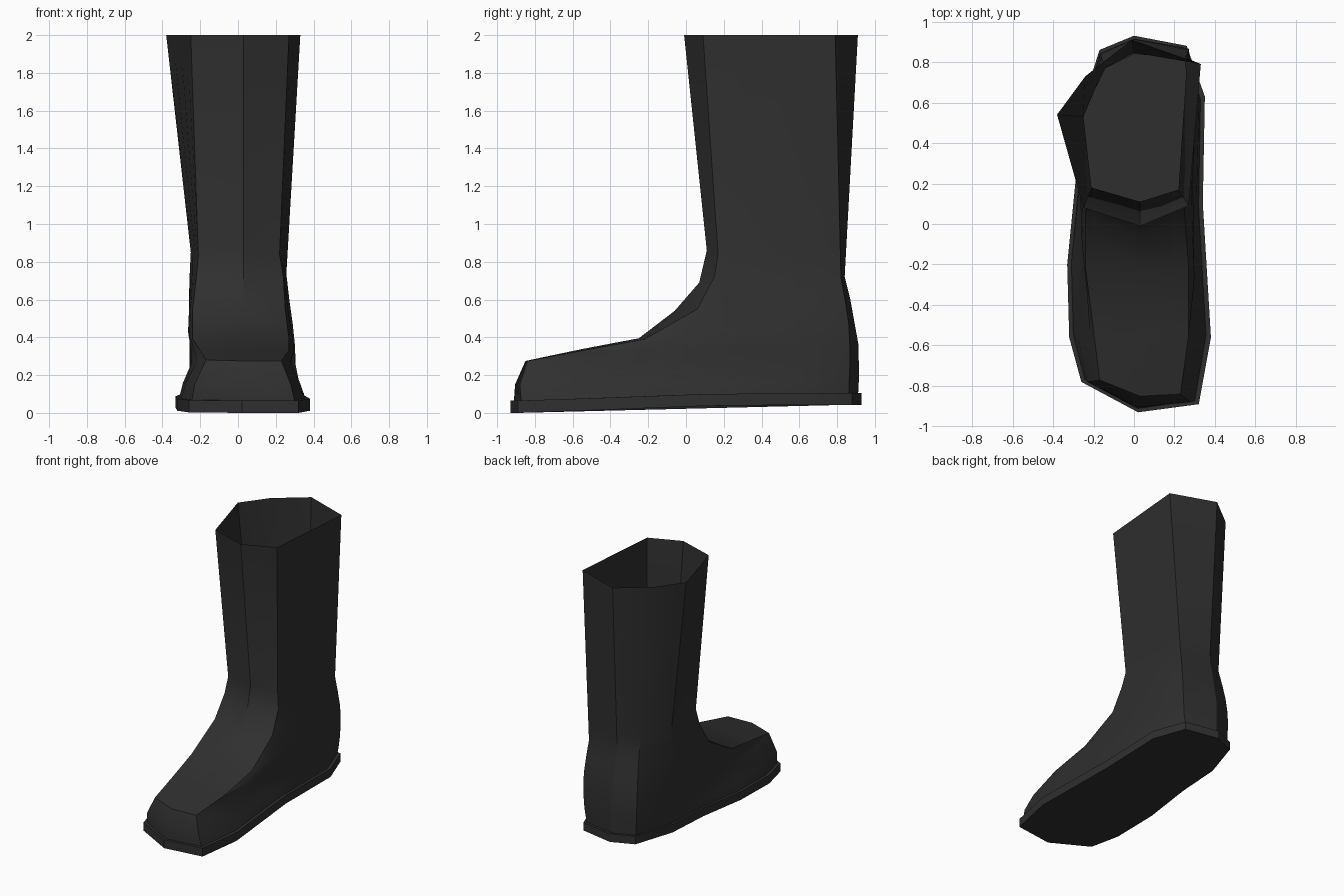
import bpy, math
from mathutils import Vector

if "Cube" in bpy.data.objects:
    bpy.data.objects.remove(bpy.data.objects["Cube"])

rubber = bpy.data.materials.new("dark rubber")
rubber.diffuse_color = (0.029, 0.029, 0.029, 1)
rubber.use_nodes = True
rubber.node_tree.nodes["Principled BSDF"].inputs["Base Color"].default_value = rubber.diffuse_color


def make(name, verts, faces, angle):
    me = bpy.data.meshes.new(name)
    me.from_pydata(verts, [], faces)
    me.materials.append(rubber)
    me.shade_smooth()
    me.set_sharp_from_angle(angle=math.radians(angle))
    ob = bpy.data.objects.new(name, me)
    bpy.context.collection.objects.link(ob)
    return ob


def bridge(rings, n):
    return [(k * n + i, (k + 1) * n + i, (k + 1) * n + (i + 1) % n, k * n + (i + 1) % n)
            for k in range(rings - 1) for i in range(n)]


def sample(path, z):
    """Point at height z on a path running downwards."""
    for a, b in zip(path, path[1:]):
        if z >= b[2]:
            return Vector(a).lerp(Vector(b), (a[2] - z) / (a[2] - b[2]))
    return Vector(path[-1])


# sole outline, counter-clockwise from the inner toe corner
OUT = [(-.26, -.78), (.02, -.93), (.32, -.89), (.38, -.56), (.34, .1), (.35, .63),
       (.26, .88), (0, .93), (-.17, .86), (-.27, .55), (-.29, .2), (-.33, -.2), (-.32, -.56)]
N = len(OUT)


def ramp(y, lo, hi):
    t = max(0, min(1, (y + .85) / 1.1))
    return lo + (hi - lo) * t


def sole_top(y):
    return ramp(y, .065, .105)


# sole slab following the slightly rising outline
bottom = [(x, y, ramp(y, 0, .043)) for x, y in OUT]
top = [(x, y, sole_top(y)) for x, y in OUT]
make("sole", top + bottom,
     bridge(2, N) + [tuple(range(N)), tuple(range(2 * N - 1, N - 1, -1))], 25)

# instep and toe profiles, running from shaft rim to toe
FRONT_L = [(-.25, .08, 2), (-.21, .18, .84), (-.22, .15, .72), (-.24, .06, .55),
           (-.24, -.22, .39), (-.20, -.52, .33), (-.17, -.77, .28), (-.23, -.78, .15)]
FRONT_C = [(.03, -.01, 2), (.03, .11, .86), (.03, .07, .69), (.03, -.06, .54),
           (.03, -.25, .395), (.03, -.55, .338), (.03, -.85, .275), (.02, -.905, .15)]
FRONT_R = [(.27, .09, 2), (.22, .17, .84), (.24, .15, .72), (.25, .06, .55),
           (.27, -.22, .39), (.27, -.55, .33), (.23, -.84, .275), (.28, -.88, .15)]

# heel and calf profiles, sampled by height
BACK_R = [(.33, .79, 2), (.255, .82, .72), (.27, .86, .5), (.27, .87, .3), (.25, .86, .1)]
BACK_C = [(-.01, .91, 2), (0, .84, .72), (0, .87, .6), (0, .915, .35), (0, .915, .1)]
BACK_L = [(-.24, .73, 2), (-.14, .77, .72), (-.16, .82, .5), (-.17, .845, .3), (-.16, .84, .1)]
CALF_L = [(-.38, .54, 2), (-.25, .53, .85), (-.26, .54, .65), (-.255, .55, .1)]
BACK_Z = [2, .85, .72, .6, .48, .36, .25, .17]


def side(a, b, steps, w, first, sa, sb):
    """Side points between two profiles, bulging towards the sole outline."""
    pts = []
    for j, t in enumerate(steps):
        p = a.lerp(b, t)
        straight = OUT[sa][0] + (OUT[sb][0] - OUT[sa][0]) * t
        p.x += w * (OUT[first + j][0] - straight)
        pts.append(p)
    return pts


# boot upper: one open shell lofted from rim to sole
verts = []
for k, z in enumerate(BACK_Z):
    fl, fc, fr = Vector(FRONT_L[k]), Vector(FRONT_C[k]), Vector(FRONT_R[k])
    br, bc, bl, cl = (sample(p, z) for p in (BACK_R, BACK_C, BACK_L, CALF_L))
    w = (k / 8) ** 2 if k > 1 else 0
    verts += [fl, fc, fr] + side(fr, br, (.2, .55, .85), w, 3, 2, 6)
    verts += [br, bc, bl, cl] + side(cl, fl, (.26, .56, .83), w, 10, 9, 0)
verts += [Vector((x * .94, y * .98, sole_top(y) - .004)) for x, y in OUT]
make("boot_upper", verts, bridge(len(BACK_Z) + 1, N), 30)
